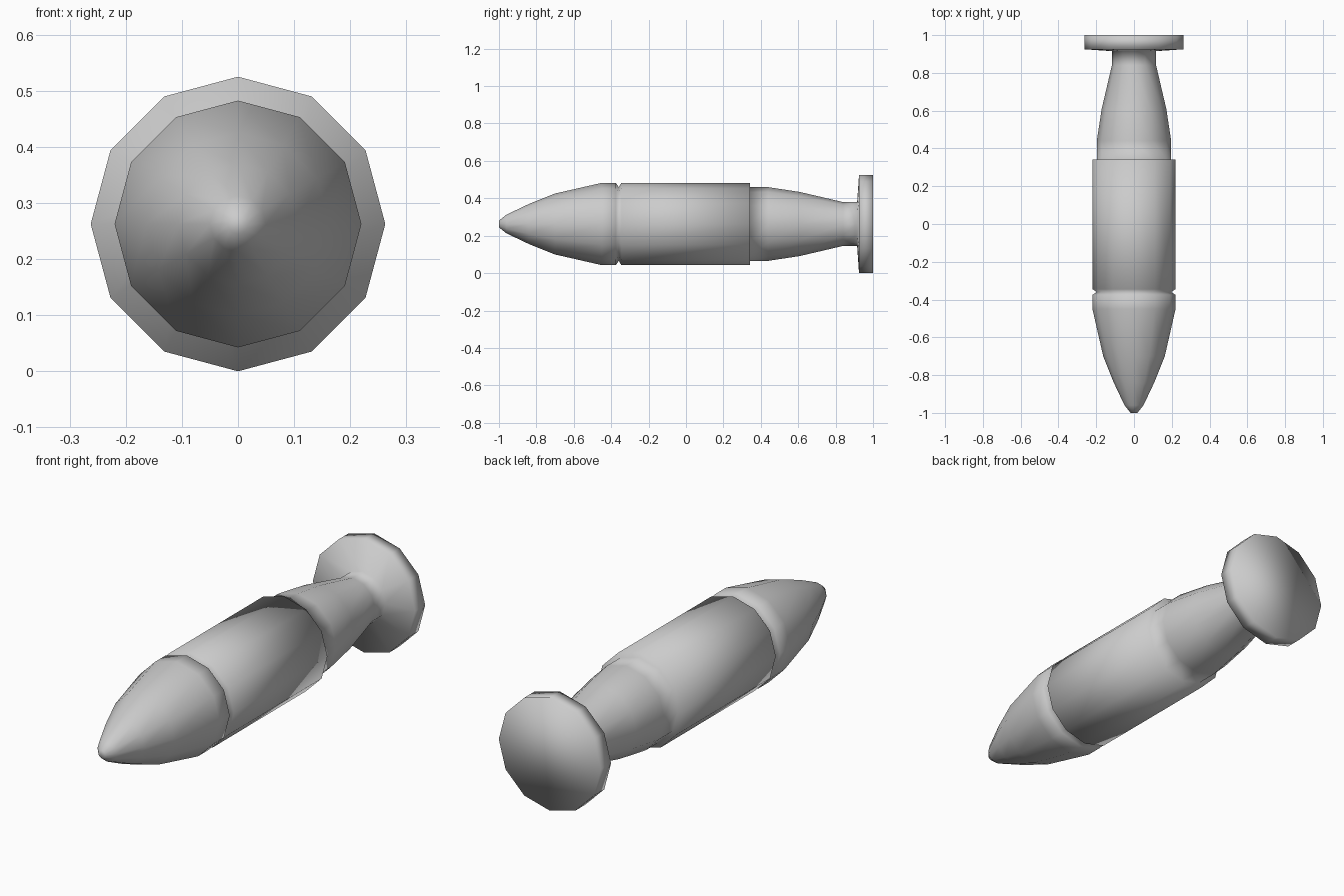
import bpy, bmesh, math

if "Cube" in bpy.data.objects:
    bpy.data.objects.remove(bpy.data.objects["Cube"])

SIDES = 12
AXIS_Z = 0.2625


def lathe(name, profile):
    """Revolve (y, radius) points around the horizontal y axis, capped at both ends."""
    bm = bmesh.new()
    rings = []
    for y, r in profile:
        rings.append([bm.verts.new((r * math.cos(2 * math.pi * i / SIDES), y,
                                    AXIS_Z + r * math.sin(2 * math.pi * i / SIDES)))
                      for i in range(SIDES)])
    for a, b in zip(rings, rings[1:]):
        for i in range(SIDES):
            j = (i + 1) % SIDES
            bm.faces.new((a[i], a[j], b[j], b[i]))
    bm.faces.new(rings[0])
    bm.faces.new(rings[-1])
    bmesh.ops.recalc_face_normals(bm, faces=bm.faces[:])
    for f in bm.faces:
        f.smooth = True
    mesh = bpy.data.meshes.new(name)
    bm.to_mesh(mesh)
    bm.free()
    obj = bpy.data.objects.new(name, mesh)
    bpy.context.collection.objects.link(obj)
    return obj


# Pointed nose, up to the seam
nose = [(-1.0, 0.018), (-0.96, 0.05), (-0.84, 0.107), (-0.70, 0.163),
        (-0.45, 0.22), (-0.375, 0.22)]
# V groove and straight sleeve
sleeve = [(-0.36, 0.197), (-0.345, 0.22), (0.342, 0.22)]
# Stepped-in tail narrowing to the neck
tail = [(0.342, 0.197), (0.44, 0.197), (0.61, 0.171), (0.84, 0.117), (0.915, 0.117)]
# Round end flange
flange = [(0.925, 0.2625), (1.0, 0.2625)]

# One continuous shell, smooth across every seam
lathe("pointed_shell_with_flange", nose + sleeve + tail + flange)
